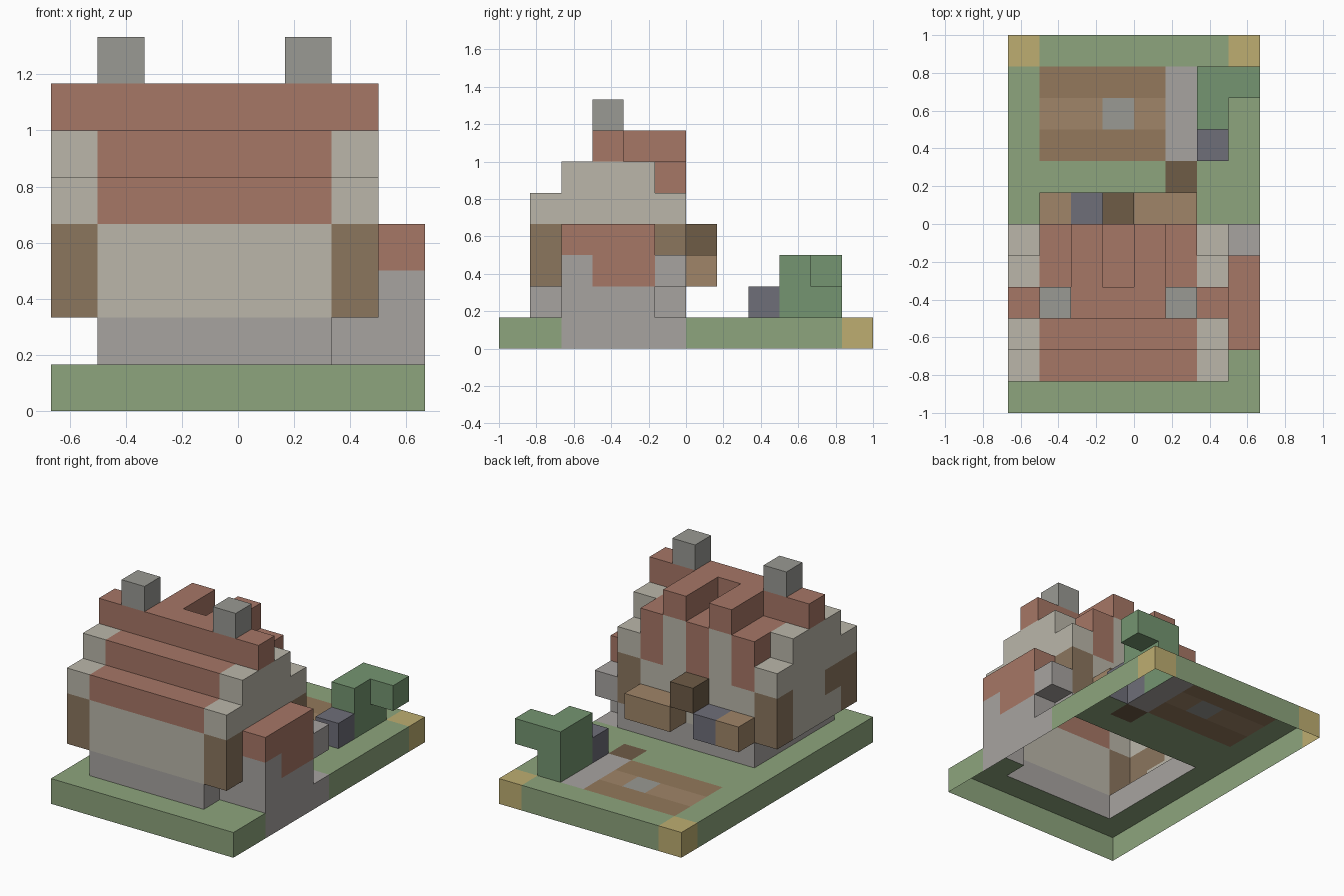
import bpy

if "Cube" in bpy.data.objects:
    bpy.data.objects.remove(bpy.data.objects["Cube"])

U = 1 / 6                       # edge of one block; grid is 8 x 12 x 8 blocks
RGB = {
    "grass": (140, 163, 124), "straw": (188, 172, 112), "leaf": (116, 148, 112),
    "soil": (146, 120, 92), "clay": (158, 132, 104), "dark_wood": (110, 92, 72),
    "wood": (138, 117, 94), "plaster": (185, 181, 168), "tile": (165, 118, 102),
    "stone": (166, 162, 159), "chimney": (152, 152, 146), "slate": (110, 110, 120),
}
cells = {}                      # (x, y, z) -> (part, colour); later blocks repaint earlier ones


def block(part, colour, xs, ys, zs):
    """Fill inclusive index ranges; a single number means one block."""
    spans = [range(s, s + 1) if isinstance(s, int) else range(s[0], s[1] + 1)
             for s in (xs, ys, zs)]
    for x in spans[0]:
        for y in spans[1]:
            for z in spans[2]:
                cells[x, y, z] = (part, colour)


# Ground plate with corners, patio and paving
block("ground", "grass", (0, 7), (0, 11), 0)
for x in (0, 7):
    block("ground", "straw", x, 11, 0)
block("ground", "soil", (1, 4), (8, 10), 0)
block("ground", "clay", (1, 4), 9, 0)
block("ground", "chimney", 3, 9, 0)
block("ground", "stone", 5, (8, 10), 0)
block("ground", "dark_wood", 5, 7, 0)
block("ground", "stone", 7, (2, 5), 0)

# Stone foundation, notched at the front right corner
block("foundation", "stone", (1, 5), (1, 5), 1)
block("foundation", "stone", 6, (2, 5), 1)

# Plastered walls with timber corners and a brace on the left
block("walls", "plaster", (0, 6), (1, 5), (2, 3))
for x in (0, 6):
    for y in (1, 5):
        block("corner_posts", "wood", x, y, (2, 3))
block("corner_posts", "wood", 0, 2, 3)

# Stepped roof between plaster gable ends
block("gable_ends", "plaster", (0, 6), (1, 5), 4)
block("gable_ends", "plaster", (0, 6), (2, 4), 5)
block("roof", "tile", (1, 5), (1, 5), 4)
block("roof", "tile", (1, 5), (2, 5), 5)
block("roof", "tile", (0, 6), 3, 6)

# Twin dormers at the back
for x in (2, 4):
    block("dormers", "tile", x, (4, 5), 6)
    block("dormers", "plaster", x, 5, (4, 5))

# Chimneys
for x in (1, 5):
    block("chimneys", "chimney", x, 3, 7)

# Side annex with tiled roof and a stone bracket behind it
block("annex", "stone", 7, (2, 4), (1, 2))
block("annex_roof", "tile", 7, (3, 4), 2)
block("annex_roof", "tile", 7, (2, 4), 3)
block("side_bracket", "stone", 7, 5, 2)

# Window boxes and door canopy on the back wall
block("window_boxes", "clay", (4, 5), 6, 2)
block("window_boxes", "clay", 1, 6, 2)
block("window_boxes", "slate", 2, 6, 2)
block("door_canopy", "dark_wood", 3, 6, 3)

# Garden tree and boulder
block("tree", "leaf", 6, (9, 10), (1, 2))
block("tree", "leaf", 7, 10, 2)
block("boulder", "slate", 6, 8, 1)

# Materials, picture colours converted to linear
mats = {}
for name, rgb in RGB.items():
    mats[name] = bpy.data.materials.new(name)
    mats[name].diffuse_color = [(c / 255) ** 2.2 for c in rgb] + [1]


def face_corners(cell, axis, side):
    """Corners of one block face, wound outward."""
    b, c = (axis + 1) % 3, (axis + 2) % 3
    out = []
    for db, dc in ((0, 0), (1, 0), (1, 1), (0, 1)):
        p = list(cell)
        p[axis] += side
        p[b] += db
        p[c] += dc
        out.append(tuple(p))
    return out if side else out[::-1]


# One open-bottomed shell per part, keeping only exposed faces
for part in dict.fromkeys(p for p, _ in cells.values()):
    verts, faces, slots, used = {}, [], [], []
    for cell, (owner, colour) in cells.items():
        if owner != part:
            continue
        if colour not in used:
            used.append(colour)
        for axis in range(3):
            for side in (0, 1):
                near = list(cell)
                near[axis] += 2 * side - 1
                if tuple(near) in cells or near[2] < 0:
                    continue
                faces.append([verts.setdefault(p, len(verts))
                              for p in face_corners(cell, axis, side)])
                slots.append(used.index(colour))
    mesh = bpy.data.meshes.new(part)
    mesh.from_pydata([((x - 4) * U, (y - 6) * U, z * U) for x, y, z in verts], [], faces)
    for colour in used:
        mesh.materials.append(mats[colour])
    mesh.polygons.foreach_set("material_index", slots)
    mesh.update()
    bpy.context.collection.objects.link(bpy.data.objects.new(part, mesh))

for m in bpy.data.materials:
    if m.users and not m.is_grease_pencil:
        m.use_nodes = True
        m.node_tree.nodes["Principled BSDF"].inputs["Base Color"].default_value = m.diffuse_color
